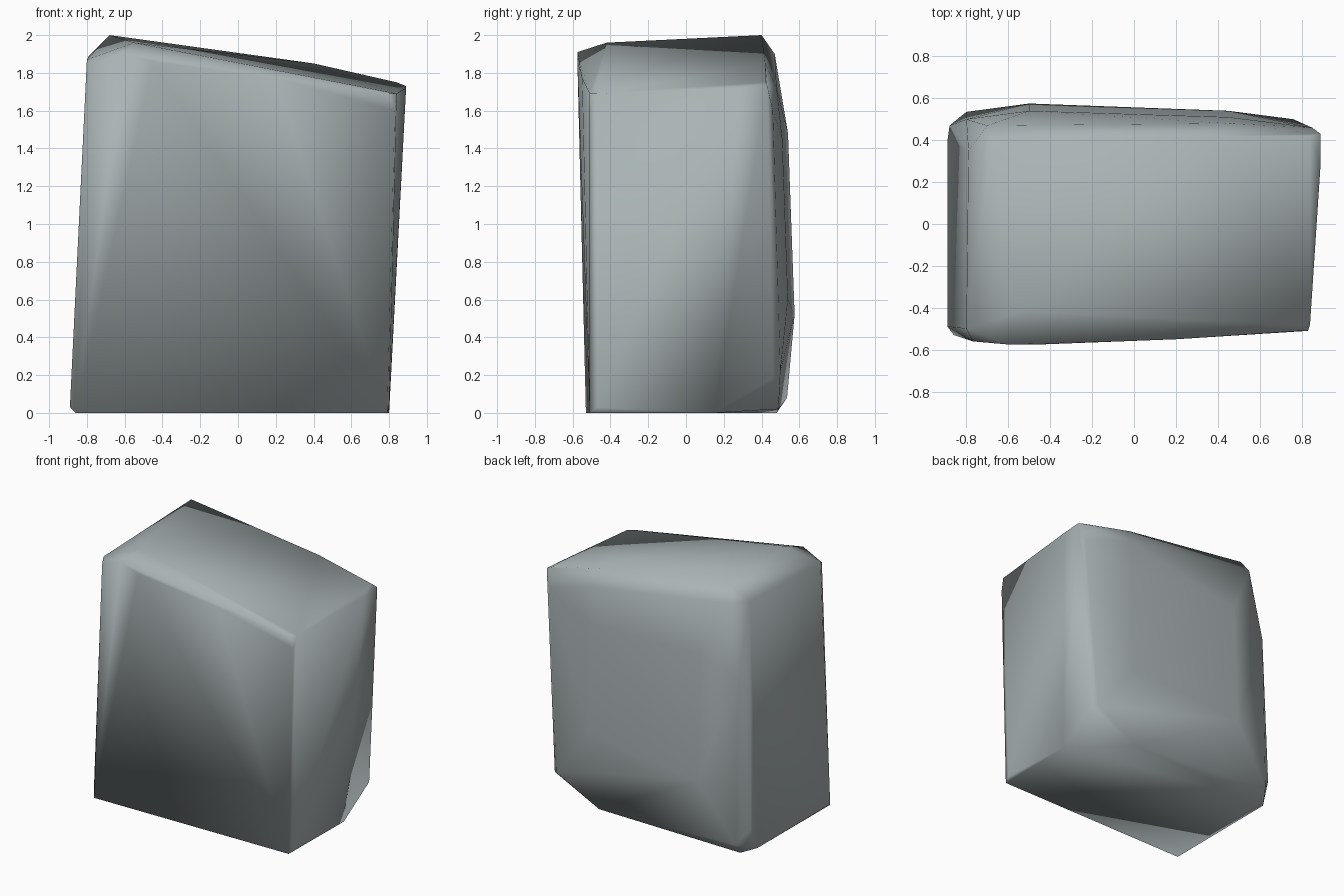
import bpy, bmesh

# corner points of the boulder, grouped by region
base = [(-.86, -.53, 0), (-.89, -.49, .03), (.79, -.51, 0), (.80, -.47, .03),
        (-.89, .40, .03), (-.80, .48, 0), (-.80, .535, .08), (-.88, .47, .2),
        (.80, .15, 0), (.80, .46, .19), (.76, .50, .22), (.40, .49, .02)]
back = [(-.50, .575, .52), (.45, .54, .60), (.45, .51, 1.45), (-.50, .54, 1.48),
        (-.80, .50, 1.35), (.80, .48, .90), (.85, .46, 1.60)]
crown = [(-.79, .35, 1.89), (-.68, .40, 2.0), (-.70, .47, 1.90), (.40, .42, 1.85),
         (.45, .48, 1.72), (.84, .42, 1.75), (.89, .43, 1.73), (.89, .28, 1.72),
         (.88, .41, 1.60), (.84, -.48, 1.69), (.80, -.51, 1.69), (.83, -.51, 1.60),
         (-.60, -.575, 1.91), (-.55, -.42, 1.96), (-.45, -.575, 1.86),
         (-.80, -.50, 1.87), (-.77, -.56, 1.84), (.20, -.55, 1.77)]

# wrap the points in a convex skin
bm = bmesh.new()
for p in base + back + crown:
    bm.verts.new(p)
bmesh.ops.convex_hull(bm, input=bm.verts[:])
bmesh.ops.delete(bm, geom=[v for v in bm.verts if not v.link_faces], context='VERTS')
bmesh.ops.recalc_face_normals(bm, faces=bm.faces[:])
for f in bm.faces:
    f.smooth = True
mesh = bpy.data.meshes.new("boulder")
bm.to_mesh(mesh)
bm.free()

# stone colour
stone = bpy.data.materials.new("grey stone")
stone.diffuse_color = (.40, .45, .46, 1)
mesh.materials.append(stone)
bpy.context.collection.objects.link(bpy.data.objects.new("boulder", mesh))
